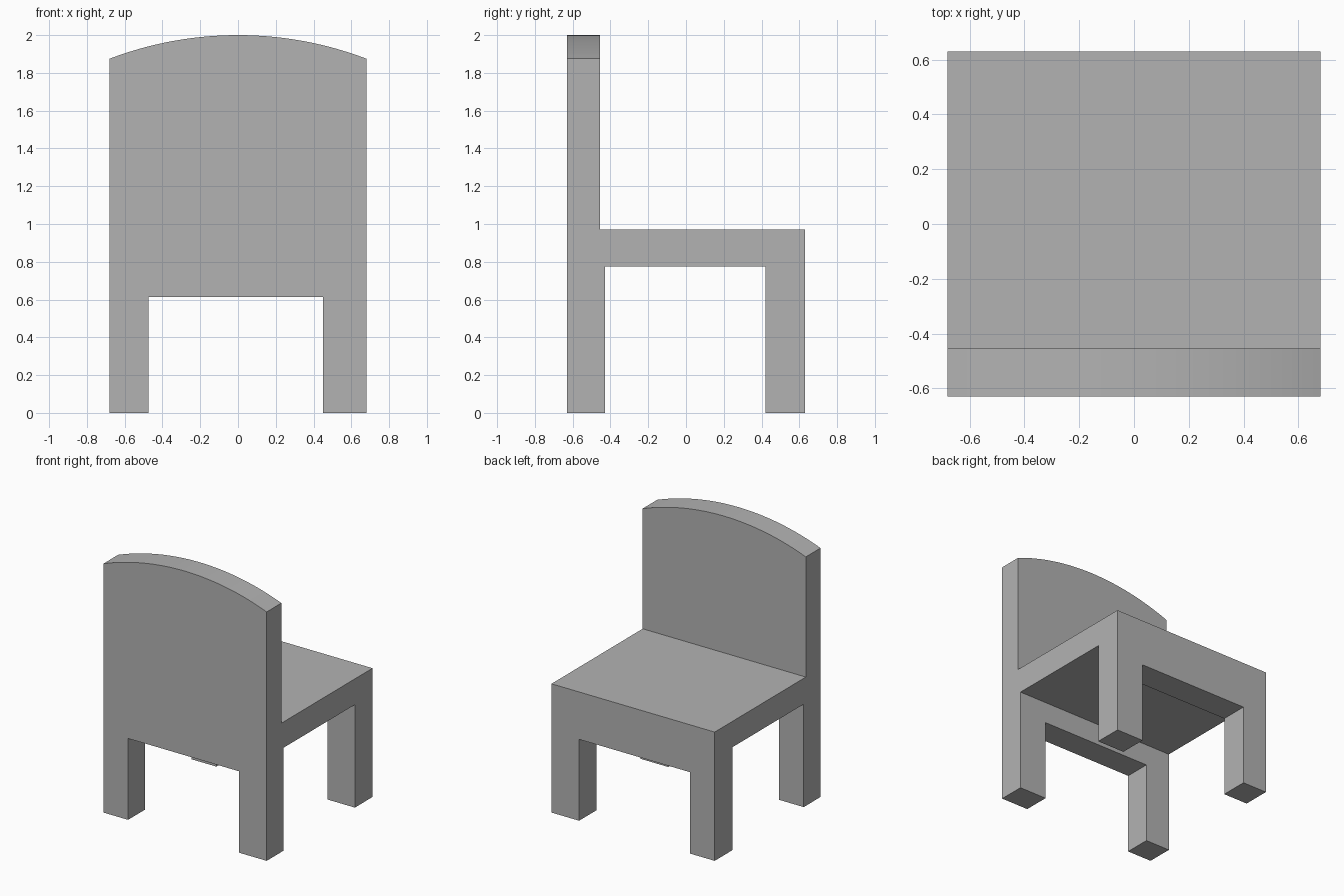
import bpy
import bmesh
import math
from mathutils import Vector

cube = bpy.data.objects.get("Cube")
if cube:
    bpy.data.objects.remove(cube, do_unlink=True)

grey = bpy.data.materials.new("plain grey")
grey.use_nodes = True
grey.diffuse_color = (0.45, 0.45, 0.45, 1)
grey.node_tree.nodes["Principled BSDF"].inputs["Base Color"].default_value = grey.diffuse_color


def prism(name, points, direction):
    """Extrude a closed flat outline along a direction."""
    bm = bmesh.new()
    face = bm.faces.new([bm.verts.new(p) for p in points])
    result = bmesh.ops.extrude_face_region(bm, geom=[face])
    moved = [v for v in result["geom"] if isinstance(v, bmesh.types.BMVert)]
    bmesh.ops.translate(bm, vec=Vector(direction), verts=moved)
    bmesh.ops.recalc_face_normals(bm, faces=bm.faces)
    mesh = bpy.data.meshes.new(name)
    bm.to_mesh(mesh)
    bm.free()
    mesh.materials.append(grey)
    obj = bpy.data.objects.new(name, mesh)
    bpy.context.collection.objects.link(obj)
    return obj


WIDTH, DEPTH = 0.68, 0.63
SHOULDER, TOP, SEAT = 1.875, 2.0, 0.97

# Side outline: legs, seat and upright back
side = [(-DEPTH, 0), (-0.43, 0), (-0.43, 0.775), (0.42, 0.775), (0.42, 0),
        (DEPTH, 0), (DEPTH, SEAT), (-0.455, SEAT), (-0.455, 2.2), (-DEPTH, 2.2)]
chair = prism("chair", [(-1, y, z) for y, z in side], (2, 0, 0))

# Front outline: leg opening below, shallow arch on top
rise = TOP - SHOULDER
radius = (WIDTH ** 2 + rise ** 2) / (2 * rise)
half = math.asin(WIDTH / radius)
steps = 32
arch = []
for i in range(steps + 1):
    a = half * (1 - 2 * i / steps)
    arch.append((radius * math.sin(a), TOP - radius + radius * math.cos(a)))
low = -0.2
front = [(-WIDTH, low), (-0.475, low), (-0.475, 0.613), (0.45, 0.613),
         (0.45, low), (WIDTH, low)] + arch
outline = prism("front_outline_cutter", [(x, -1, z) for x, z in front], (0, 2, 0))
outline.hide_render = True

# Keep only what both outlines share
cut = chair.modifiers.new("front_outline", 'BOOLEAN')
cut.operation = 'INTERSECT'
cut.solver = 'EXACT'
cut.object = outline
bpy.ops.object.select_all(action='DESELECT')
chair.select_set(True)
bpy.context.view_layer.objects.active = chair
bpy.ops.object.modifier_apply(modifier=cut.name)
bpy.data.objects.remove(outline, do_unlink=True)

# Smooth the arch, keep the corners sharp
bpy.ops.object.shade_smooth_by_angle(angle=math.radians(15))
